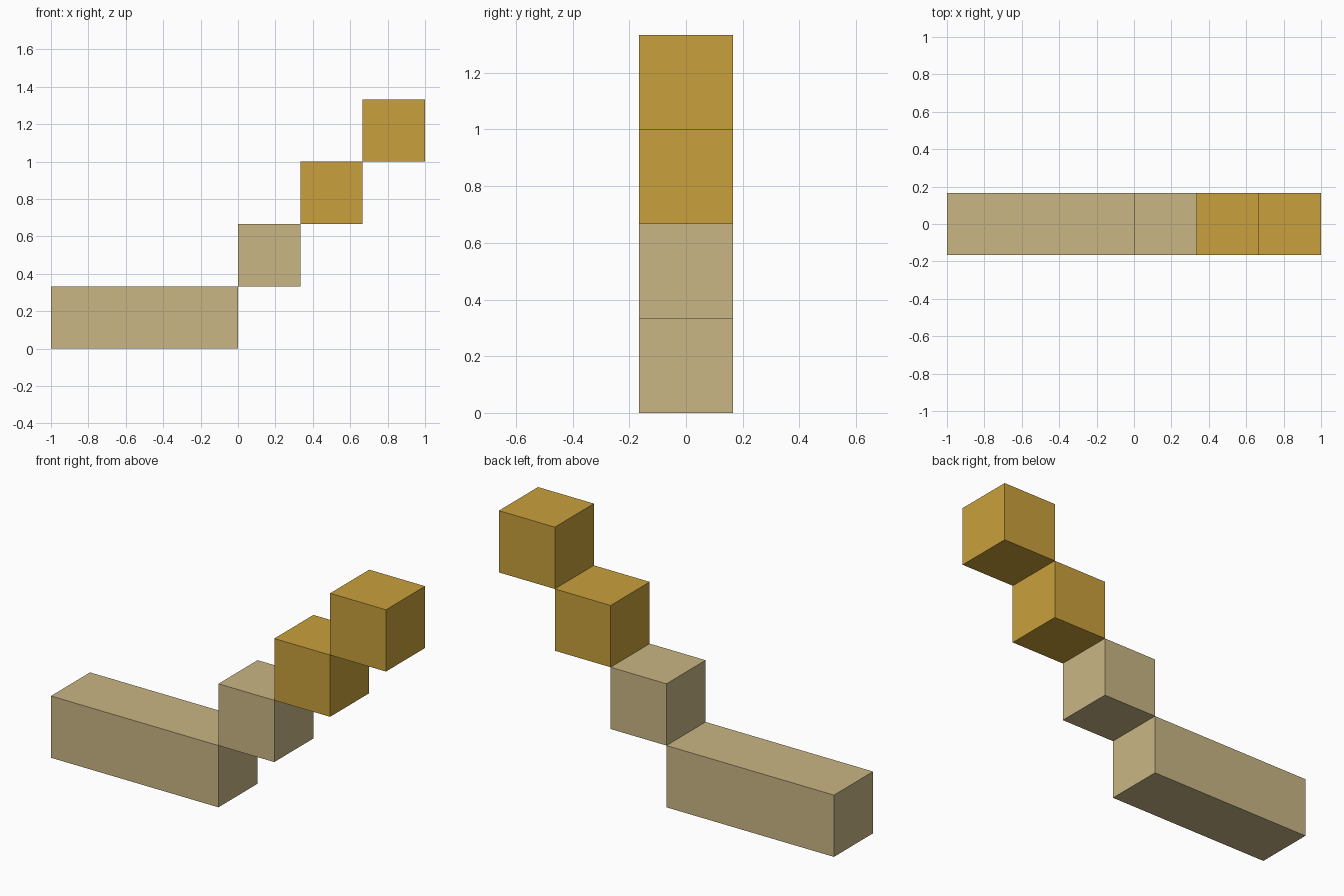
import bpy

if "Cube" in bpy.data.objects:
    bpy.data.objects.remove(bpy.data.objects["Cube"])

U = 1 / 3  # side of one cube


def material(name, rgb):
    mat = bpy.data.materials.new(name)
    mat.diffuse_color = (*rgb, 1)
    mat.use_nodes = True
    mat.node_tree.nodes["Principled BSDF"].inputs["Base Color"].default_value = mat.diffuse_color
    return mat


def block(name, x, z, length, mat):
    """Box with its lower left edge at (x, z), one cube deep and high."""
    bpy.ops.mesh.primitive_cube_add(size=1, location=(x + length / 2, 0, z + U / 2))
    ob = bpy.context.object
    ob.name = name
    ob.scale = (length, U, U)
    bpy.ops.object.transform_apply(location=False, rotation=False, scale=True)
    ob.data.materials.append(mat)


sand = material("sand", (0.584, 0.468, 0.235))
gold = material("gold", (0.584, 0.352, 0.045))

# long base beam
block("base_beam", -1, 0, 1, sand)

# rising steps, touching edge to edge
for i, mat in enumerate((sand, gold, gold)):
    block(f"step_{i + 1}", i * U, (i + 1) * U, U, mat)
